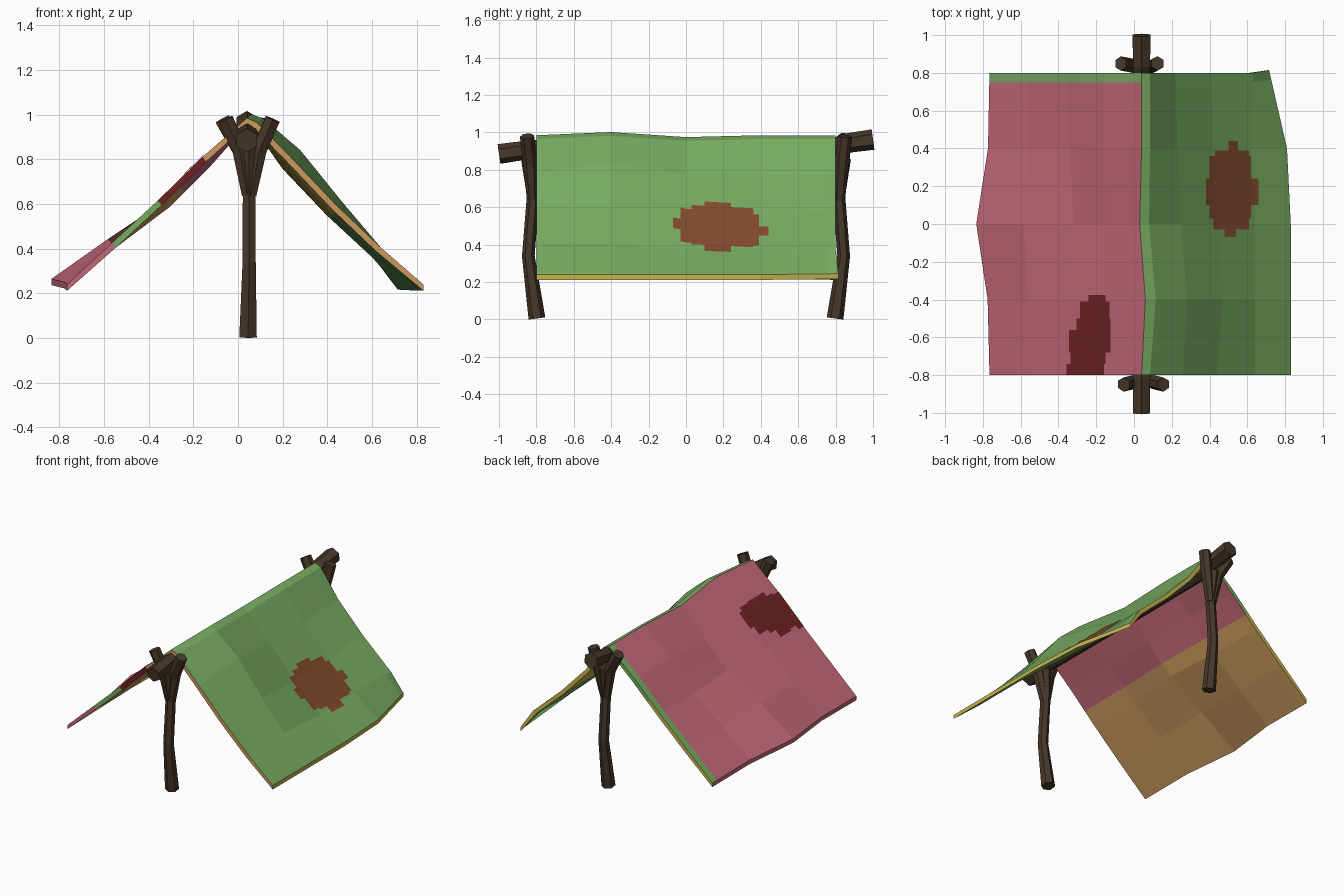
import bpy, bmesh, math
from mathutils import Vector
from mathutils.bvhtree import BVHTree

if "Cube" in bpy.data.objects:
    bpy.data.objects.remove(bpy.data.objects["Cube"])


def mat(name, r, g, b):
    m = bpy.data.materials.new(name)
    lin = [((c / 255 + 0.055) / 1.055) ** 2.4 for c in (r, g, b)]
    m.diffuse_color = (*lin, 1)
    m.use_nodes = True
    m.node_tree.nodes["Principled BSDF"].inputs["Base Color"].default_value = m.diffuse_color
    return m


green = mat("green cloth", 120, 172, 97)
pink = mat("pink cloth", 194, 104, 120)
tan = mat("tan cloth", 203, 154, 94)
yellow = mat("yellow cloth", 197, 179, 76)
brown = mat("rust patch", 132, 75, 46)
red = mat("dark red patch", 110, 34, 36)
wood = mat("dark wood", 71, 55, 41)
G, P, T, Y, R = range(5)


def finish(bm, name, mats):
    me = bpy.data.meshes.new(name)
    bm.to_mesh(me)
    ob = bpy.data.objects.new(name, me)
    bpy.context.collection.objects.link(ob)
    for m in mats:
        me.materials.append(m)
    return ob


def branch(bm, pts, radii, n=6):
    """Low-poly stick through a list of points."""
    pts = [Vector(p) for p in pts]
    rings = []
    for i, p in enumerate(pts):
        t = (pts[min(i + 1, len(pts) - 1)] - pts[max(i - 1, 0)]).normalized()
        a = t.cross(Vector((1, 0, 0))).normalized()
        b = t.cross(a)
        rings.append([bm.verts.new(p + radii[i] * (a * math.cos(k * math.tau / n) + b * math.sin(k * math.tau / n)))
                      for k in range(n)])
    for r0, r1 in zip(rings, rings[1:]):
        for k in range(n):
            bm.faces.new((r0[k], r0[(k + 1) % n], r1[(k + 1) % n], r1[k]))
    bm.faces.new(rings[0])
    bm.faces.new(rings[-1])
    bmesh.ops.recalc_face_normals(bm, faces=bm.faces)


# Ridge pole
bm = bmesh.new()
branch(bm, [(.04, -1, .885), (.04, -.82, .91), (.04, 0, .9), (.04, .75, .9), (.04, .84, .94), (.04, 1, .962)],
       [.053, .05, .045, .045, .052, .055])
finish(bm, "ridge_pole", [wood])

# Forked posts
for name, s, lx, rx in (("front_post", -1, -.055, .155), ("back_post", 1, -.07, .125)):
    bm = bmesh.new()
    branch(bm, [(.045, s * .797, .006), (.05, s * .843, .34), (.05, s * .818, .66), (.05, s * .832, .86)],
           [.045, .034, .033, .05])
    for x0, xm, x1 in ((.042, .008, lx), (.058, .095, rx)):
        branch(bm, [(x0, s * .822, .64), (xm, s * .835, .84), (x1, s * .85, .98)], [.028, .038, .038])
    finish(bm, name, [wood])

# Cloth: base cross-section plus sags, left hem to right hem
profile = [(-.765, .24), (-.565, .425), (-.36, .615), (-.16, .81), (.04, .985),
           (.085, .965), (.26, .785), (.44, .595), (.64, .405), (.83, .24)]
ys = [-.8, -.4, 0, .4, .8]
tweak = {(0, 1): (-.01, .01), (0, 2): (-.07, .025), (0, 3): (-.008, .01),
         (1, 2): (-.015, .02), (2, 2): (.04, -.005), (2, 3): (.02, -.01), (3, 2): (.01, -.03),
         (4, 1): (.02, .017), (5, 1): (.03, .017), (6, 1): (.02, .055), (7, 1): (.03, .01),
         (4, 2): (-.01, -.01), (5, 2): (-.005, -.01), (6, 2): (-.01, -.01), (7, 2): (0, -.03), (8, 2): (0, -.025),
         (6, 3): (-.03, -.01), (7, 3): (-.02, -.03), (8, 3): (-.02, -.025), (9, 3): (-.02, 0),
         (6, 4): (-.04, -.01), (7, 4): (-.03, -.02), (8, 4): (-.01, -.03), (9, 4): (-.115, .005)}
rows = []
for j, y in enumerate(ys):
    rows.append([Vector((x + tweak.get((i, j), (0, 0))[0], y, z + tweak.get((i, j), (0, 0))[1]))
                 for i, (x, z) in enumerate(profile)])
rows[4][9].y = .815
# extra row that bounds the back hem stripe, extra column for the lining seam
rows.insert(4, [a.lerp(b, .875) for a, b in zip(rows[3], rows[4])])
for r in rows:
    r.insert(3, r[2].lerp(r[3], .4))
nr, nc = len(rows), len(rows[0])

bm = bmesh.new()
top = [[bm.verts.new(p) for p in r] for r in rows]


def quad(a, b, c, d, m):
    bm.faces.new((a, b, c, d)).material_index = m


for j in range(nr - 1):
    for i in range(nc - 1):
        m = G if i >= 5 or j == nr - 2 else P
        quad(top[j][i], top[j][i + 1], top[j + 1][i + 1], top[j + 1][i], m)
bm.normal_update()
tree = BVHTree.FromBMesh(bm)

# Lining and edges; the hems drop straight down
low = []
for r in top:
    low.append([])
    for i, v in enumerate(r):
        n = Vector((v.normal.x, 0, v.normal.z)).normalized()
        if i in (0, nc - 1):
            n = Vector((0, 0, 1.05))
        low[-1].append(bm.verts.new(v.co - n * .027))
lining = [T, T, T, P, P, Y, Y, Y, G, G]
front = [P, G, R, R, T, T, T, T, T, T]
back = [Y, Y, Y, G, G, Y, Y, Y, Y, Y]
for i in range(nc - 1):
    for j in range(nr - 1):
        quad(low[j][i], low[j + 1][i], low[j + 1][i + 1], low[j][i + 1], lining[i])
    quad(top[0][i], low[0][i], low[0][i + 1], top[0][i + 1], front[i])
    quad(top[-1][i], top[-1][i + 1], low[-1][i + 1], low[-1][i], back[i])
for j in range(nr - 1):
    quad(top[j][0], top[j + 1][0], low[j + 1][0], low[j][0], P)
    quad(top[j][-1], low[j][-1], low[j + 1][-1], top[j + 1][-1], Y)
finish(bm, "cloth_roof", [green, pink, tan, yellow, red])


# Sewn patches: stepped bands (y0, y1, x0, x1) draped onto the cloth
def patch(name, bands, material):
    bm = bmesh.new()
    for y0, y1, x0, x1 in bands:
        nx, ny = math.ceil((x1 - x0) / .02), math.ceil((y1 - y0) / .03)
        g = []
        for j in range(ny + 1):
            g.append([])
            for i in range(nx + 1):
                x, y = x0 + (x1 - x0) * i / nx, y0 + (y1 - y0) * j / ny
                hit = tree.ray_cast(Vector((x, y, 2)), Vector((0, 0, -1)))[0]
                g[-1].append(bm.verts.new(hit + Vector((0, 0, .005))))
        for j in range(ny):
            for i in range(nx):
                bm.faces.new((g[j][i], g[j][i + 1], g[j + 1][i + 1], g[j + 1][i]))
    finish(bm, name, [material])


patch("right_patch", [(-.07, -.03, .48, .54), (-.03, .03, .42, .61), (.03, .1, .4, .62),
                      (.1, .24, .38, .66), (.24, .36, .4, .62), (.36, .39, .43, .61),
                      (.39, .44, .5, .55)], brown)
patch("left_patch", [(-.799, -.74, -.357, -.16), (-.74, -.68, -.335, -.15), (-.68, -.56, -.345, -.125),
                     (-.56, -.5, -.305, -.125), (-.5, -.41, -.285, -.13),
                     (-.41, -.375, -.24, -.15)], red)
